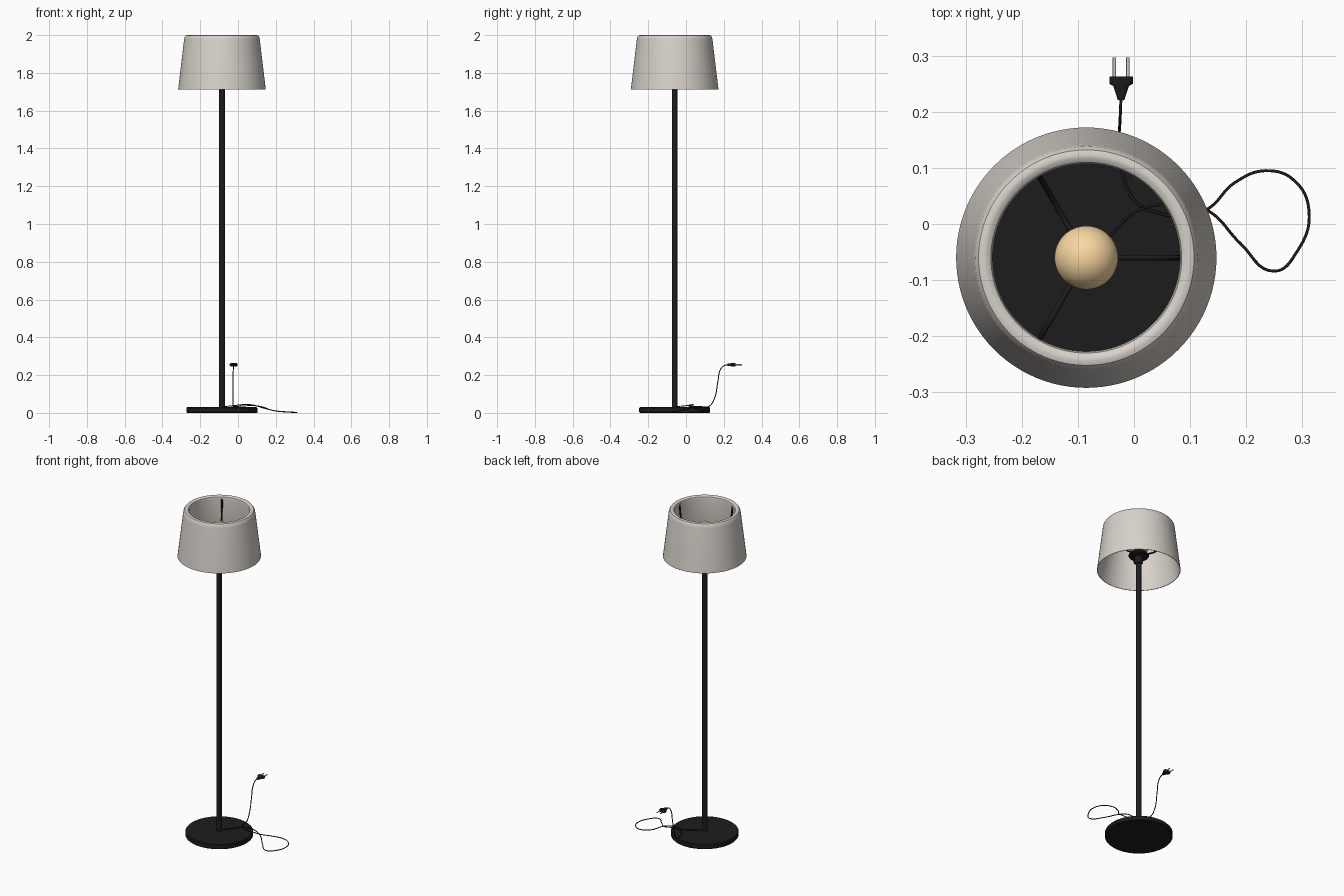
import bpy, bmesh, math
from mathutils import Vector

if "Cube" in bpy.data.objects:
    bpy.data.objects.remove(bpy.data.objects["Cube"])

CX, CY = -0.085, -0.06  # lamp axis


def material(name, rgb):
    m = bpy.data.materials.new(name)
    m.diffuse_color = (*rgb, 1)
    m.use_nodes = True
    m.node_tree.nodes["Principled BSDF"].inputs["Base Color"].default_value = m.diffuse_color
    return m


BLACK = material("black", (0.012, 0.012, 0.012))
FABRIC = material("fabric", (0.68, 0.64, 0.59))
GLASS = material("warm_glass", (0.95, 0.68, 0.36))
METAL = material("metal", (0.6, 0.6, 0.6))


def smooth(ob, angle=35):
    bpy.ops.object.select_all(action='DESELECT')
    bpy.context.view_layer.objects.active = ob
    ob.select_set(True)
    bpy.ops.object.shade_smooth_by_angle(angle=math.radians(angle))


def lathe(name, profile, mat, n=64, closed=False):
    """Spin (radius, z) points round the lamp axis."""
    bm = bmesh.new()
    rings = []
    for r, z in profile:
        if r < 1e-6:
            rings.append([bm.verts.new((0, 0, z))] * n)
        else:
            rings.append([bm.verts.new((r * math.cos(2 * math.pi * i / n),
                                        r * math.sin(2 * math.pi * i / n), z)) for i in range(n)])
    pairs = list(zip(rings, rings[1:]))
    if closed:
        pairs.append((rings[-1], rings[0]))
    for a, b in pairs:
        for i in range(n):
            j = (i + 1) % n
            bm.faces.new(list(dict.fromkeys((a[i], a[j], b[j], b[i]))))
    bmesh.ops.recalc_face_normals(bm, faces=bm.faces)
    me = bpy.data.meshes.new(name)
    bm.to_mesh(me)
    bm.free()
    ob = bpy.data.objects.new(name, me)
    ob.location = (CX, CY, 0)
    bpy.context.collection.objects.link(ob)
    me.materials.append(mat)
    smooth(ob)
    return ob


def tube(name, points, radius, mat, res=8):
    """Round tube along a smooth curve through the points."""
    cu = bpy.data.curves.new(name, 'CURVE')
    cu.dimensions = '3D'
    cu.bevel_depth = radius
    cu.bevel_resolution = 3
    cu.resolution_u = res
    cu.use_fill_caps = True
    sp = cu.splines.new('BEZIER')
    sp.bezier_points.add(len(points) - 1)
    for bp, p in zip(sp.bezier_points, points):
        bp.co = p
        bp.handle_left_type = bp.handle_right_type = 'AUTO'
    cu.materials.append(mat)
    ob = bpy.data.objects.new(name, cu)
    bpy.context.collection.objects.link(ob)
    return ob


# Base and pole
lathe("base", [(0, 0), (0.184, 0), (0.188, 0.004), (0.188, 0.026), (0.184, 0.03), (0, 0.03)], BLACK, 96)
lathe("pole", [(0, 0.028), (0.015, 0.028), (0.015, 1.77), (0, 1.77)], BLACK, 32)

# Shade: thin at the bottom, thick rounded rim at the top
lathe("shade", [(0.232, 1.712), (0.2005, 1.975), (0.198, 1.988), (0.192, 1.997), (0.184, 2.0),
                (0.177, 1.999), (0.170, 1.994), (0.167, 1.984), (0.229, 1.712)], FABRIC, 96, closed=True)

# Socket, hub plate and bulb
lathe("socket", [(0, 1.75), (0.018, 1.75), (0.024, 1.76), (0.024, 1.79), (0.052, 1.795), (0.056, 1.80),
                 (0.056, 1.808), (0.052, 1.813), (0.024, 1.815), (0.022, 1.825), (0, 1.825)], BLACK, 48)
R, CZ = 0.057, 1.864
arc = [(R * math.cos(math.radians(a)), CZ + R * math.sin(math.radians(a))) for a in range(-45, 90, 9)]
lathe("bulb", [(0.017, 1.815), (0.024, 1.819)] + arc + [(0, CZ + R)], GLASS, 48)

# Three arms curving from the hub up to the rim
for k in range(3):
    a = math.radians(120 * k)
    pts = [Vector((CX + r * math.cos(a), CY + r * math.sin(a), z))
           for r, z in ((0.045, 1.805), (0.09, 1.808), (0.13, 1.83), (0.155, 1.88), (0.171, 1.985))]
    tube(f"shade_arm_{k + 1}", pts, 0.005, BLACK)

# Cord: off the base, round a loop on the floor, back over the base and up to the plug
tube("power_cord", [
    (-0.08, -0.06, 0.034), (-0.04, -0.018, 0.036), (0.0, 0.02, 0.041), (0.05, 0.036, 0.045),
    (0.095, 0.036, 0.038), (0.135, 0.022, 0.026), (0.19, -0.035, 0.012), (0.25, -0.084, 0.005),
    (0.29, -0.05, 0.003), (0.312, 0.022, 0.003), (0.285, 0.078, 0.004), (0.235, 0.095, 0.007),
    (0.18, 0.074, 0.014), (0.13, 0.026, 0.031), (0.09, 0.015, 0.038), (0.05, 0.018, 0.038),
    (0.005, 0.038, 0.035), (-0.018, 0.08, 0.033), (-0.024, 0.12, 0.034), (-0.027, 0.15, 0.075),
    (-0.026, 0.168, 0.16), (-0.025, 0.183, 0.23), (-0.024, 0.205, 0.252), (-0.023, 0.23, 0.255)],
    0.0026, BLACK)

# Plug body: lofted rounded sections along y
PX, PZ = -0.023, 0.255
bm = bmesh.new()
rings = []
N = 24
for y, hx, hz in ((0.221, 0.006, 0.006), (0.228, 0.008, 0.007), (0.246, 0.014, 0.009),
                  (0.250, 0.021, 0.010), (0.263, 0.021, 0.010)):
    ring = []
    for i in range(N):
        t = 2 * math.pi * i / N
        c, s = math.cos(t), math.sin(t)
        ring.append(bm.verts.new((PX + hx * math.copysign(abs(c) ** 0.6, c), y,
                                  PZ + hz * math.copysign(abs(s) ** 0.6, s))))
    rings.append(ring)
for a, b in zip(rings, rings[1:]):
    for i in range(N):
        j = (i + 1) % N
        bm.faces.new((a[i], a[j], b[j], b[i]))
bm.faces.new(rings[0])
bm.faces.new(rings[-1])
bmesh.ops.recalc_face_normals(bm, faces=bm.faces)
me = bpy.data.meshes.new("plug")
bm.to_mesh(me)
bm.free()
me.materials.append(BLACK)
plug = bpy.data.objects.new("plug", me)
bpy.context.collection.objects.link(plug)
smooth(plug)

# Prongs
for side, dx in (("left", -0.012), ("right", 0.012)):
    tube(f"prong_{side}", [(PX + dx, 0.26, PZ), (PX + dx, 0.297, PZ)], 0.003, METAL, 2)
